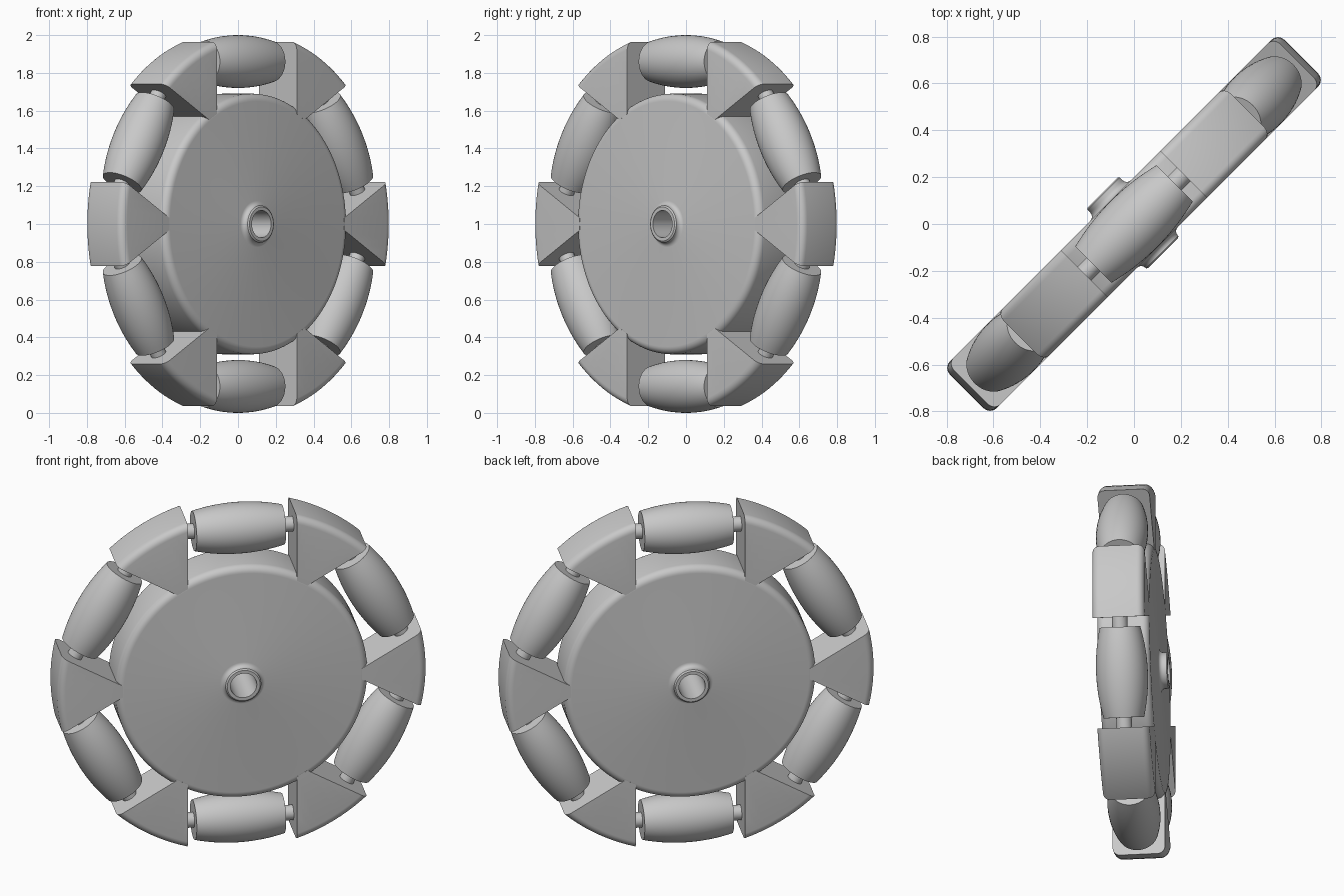
import bpy, bmesh
from math import sin, cos, pi, radians, sqrt
from mathutils import Matrix, Vector

cube = bpy.data.objects.get("Cube")
if cube:
    bpy.data.objects.remove(cube, do_unlink=True)

# One grey finish for every part
grey = bpy.data.materials.new("light_grey")
grey.use_nodes = True
colour = (0.58, 0.58, 0.58, 1)
grey.diffuse_color = colour
grey.node_tree.nodes["Principled BSDF"].inputs["Base Color"].default_value = colour

# Wheel frame: local x and y lie in the wheel plane, local z is the axle
s = sqrt(0.5)
WHEEL = Matrix(((s, 0, s, 0), (s, 0, -s, 0), (0, 1, 0, 1), (0, 0, 0, 1)))

HALF = 0.1414        # half thickness of the wheel
FILLET = 0.04        # rounding of the rim edges
HUB_R = 0.69
RIM_R = 1.01
ROLLER_R = 0.86      # distance of the roller axes from the centre
GAP = 0.299          # half width of each roller pocket


def lathe(profile, steps):
    """Revolve a closed (radius, height) loop about local z."""
    bm = bmesh.new()
    rings = [[bm.verts.new((r * cos(2 * pi * i / steps), r * sin(2 * pi * i / steps), z))
              for r, z in profile] for i in range(steps)]
    n = len(profile)
    for i in range(steps):
        a, b = rings[i], rings[(i + 1) % steps]
        for j in range(n):
            k = (j + 1) % n
            bm.faces.new((a[j], b[j], b[k], a[k]))
    bmesh.ops.recalc_face_normals(bm, faces=bm.faces[:])
    return bm


def finish(bm, name, local):
    mesh = bpy.data.meshes.new(name)
    bm.to_mesh(mesh)
    bm.free()
    mesh.materials.append(grey)
    ob = bpy.data.objects.new(name, mesh)
    bpy.context.collection.objects.link(ob)
    ob.matrix_world = WHEEL @ local
    bpy.ops.object.select_all(action='DESELECT')
    ob.select_set(True)
    bpy.context.view_layer.objects.active = ob
    bpy.ops.object.shade_smooth_by_angle(angle=radians(32))
    return ob


def rounded_rim(radius, steps=6):
    """Outer edge of a disc, top to bottom, with both corners filleted."""
    top = [(radius - FILLET + FILLET * sin(t), HALF - FILLET + FILLET * cos(t))
           for t in (pi / 2 * i / steps for i in range(steps + 1))]
    return top + [(r, -z) for r, z in reversed(top)]


def boss(top, side):
    """Raised collar around the bore with a flared foot."""
    foot = 0.025
    flare = [(0.098 + foot * (1 - cos(t)), HALF + foot * (1 - sin(t)))
             for t in (pi / 2 * i / 5 for i in range(6))]
    pts = [(0.072, top), (0.09, top), (0.098, top - 0.006)] + flare[::-1][::-1]
    # flare runs from the collar wall down and outward to the hub face
    pts[3:] = [(r, z) for r, z in sorted(flare, key=lambda p: -p[1])]
    return [(r, side * z) for r, z in pts]


# Hub with bored collars on both faces
front = boss(0.176, 1)
back = boss(0.19, -1)
finish(lathe(front + rounded_rim(HUB_R) + back[::-1], 128), "hub", Matrix())

# Six wedge blocks, trimmed square to the neighbouring rollers
for i in range(6):
    a = radians(60 * i)
    ring = [(0.655, HALF)] + rounded_rim(RIM_R) + [(0.655, -HALF)]
    bm = lathe(ring, 144)
    for side in (1, -1):
        b = a + side * radians(30)
        axis = Vector((cos(b), sin(b), 0))
        tangent = Vector((-sin(b), cos(b), 0)) * side
        geom = bm.verts[:] + bm.edges[:] + bm.faces[:]
        cut = bmesh.ops.bisect_plane(bm, geom=geom, plane_co=-tangent * GAP,
                                     plane_no=tangent, clear_outer=True)
        edges = [e for e in bm.edges if e.is_boundary]
        bmesh.ops.holes_fill(bm, edges=edges, sides=0)
    bmesh.ops.recalc_face_normals(bm, faces=bm.faces[:])
    finish(bm, "wedge_block_%d" % (i + 1), Matrix())

# Six barrel rollers whose crown follows the wheel circle, plus their axle pins
LENGTH = 0.245
crown = [(sqrt(1 - z * z) - ROLLER_R, z)
         for z in (LENGTH * (k / 8 - 1) for k in range(17))]
barrel = [(0.02, -LENGTH)] + crown + [(0.02, LENGTH)]
pin = [(0.001, -GAP - 0.01), (0.042, -GAP - 0.01), (0.042, GAP + 0.01), (0.001, GAP + 0.01)]
for i in range(6):
    place = (Matrix.Rotation(radians(60 * i + 30), 4, 'Z')
             @ Matrix.Translation((ROLLER_R, 0, 0))
             @ Matrix.Rotation(-pi / 2, 4, 'X'))
    finish(lathe(barrel, 48), "roller_%d" % (i + 1), place)
    finish(lathe(pin, 24), "axle_pin_%d" % (i + 1), place)
